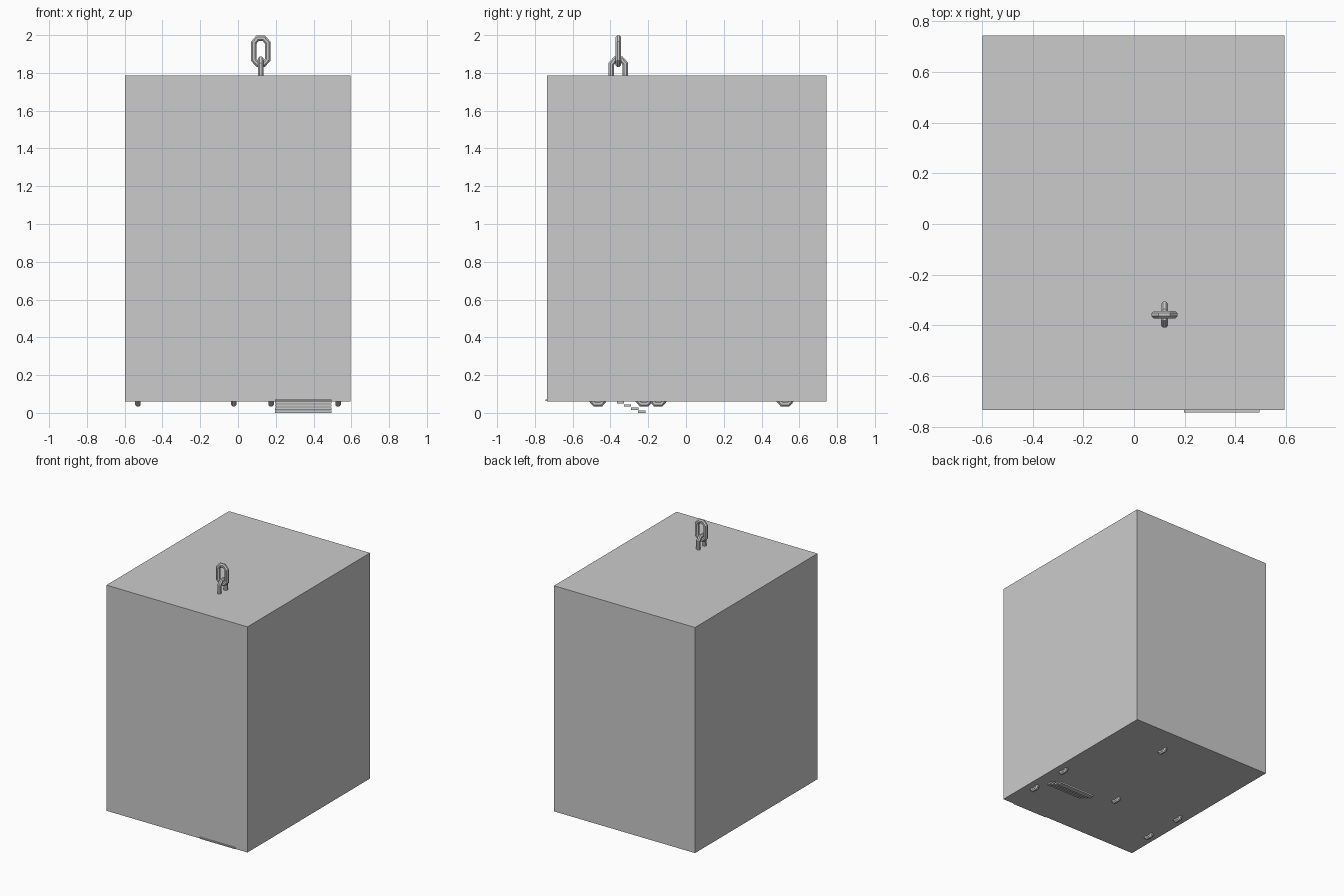
import bpy, bmesh
from math import cos, sin, pi
from mathutils import Vector

if "Cube" in bpy.data.objects:
    bpy.data.objects.remove(bpy.data.objects["Cube"])


def box(name, lo, hi):
    lo, hi = Vector(lo), Vector(hi)
    bm = bmesh.new()
    bmesh.ops.create_cube(bm, size=1)
    for v in bm.verts:
        v.co = (lo + hi) / 2 + Vector(a * b for a, b in zip(v.co, hi - lo))
    return finish(name, bm)


def finish(name, bm):
    bmesh.ops.recalc_face_normals(bm, faces=bm.faces)
    mesh = bpy.data.meshes.new(name)
    bm.to_mesh(mesh)
    bm.free()
    obj = bpy.data.objects.new(name, mesh)
    bpy.context.collection.objects.link(obj)
    return obj


# Chain link: octagonal loop swept with an eight-sided section
def chain_link(name, centre, along_x, sides=8, r=0.0155):
    loop = [(0.037, 0.045), (0.016, 0.069), (-0.016, 0.069), (-0.037, 0.045)]
    loop += [(-u, -w) for u, w in loop]
    pts = [Vector((u, 0, w)) for u, w in loop]
    n = len(pts)
    bm = bmesh.new()
    rings = []
    for i, p in enumerate(pts):
        a = (p - pts[i - 1]).normalized()
        b = (pts[(i + 1) % n] - p).normalized()
        t = (a + b).normalized()
        out = Vector((t.z, 0, -t.x)) / max(a.dot(t), 0.5)
        ring = []
        for k in range(sides):
            q = 2 * pi * (k + 0.5) / sides
            co = p + out * r * cos(q) + Vector((0, r * sin(q), 0))
            if not along_x:
                co = Vector((-co.y, co.x, co.z))
            ring.append(bm.verts.new(co + Vector(centre)))
        rings.append(ring)
    for i in range(n):
        for k in range(sides):
            j, m = (i + 1) % n, (k + 1) % sides
            bm.faces.new((rings[i][k], rings[j][k], rings[j][m], rings[i][m]))
    return finish(name, bm)


# Main block
box("main_block", (-0.598, -0.735, 0.06), (0.595, 0.745, 1.785))

# Two interlocked links on the top
chain_link("top_link_upper", (0.12, -0.358, 1.915), True)
chain_link("top_link_lower", (0.12, -0.358, 1.803), False)

# Link ends poking through the underside
for x, y in [(-0.53, -0.467), (-0.53, -0.147), (0.53, -0.467),
             (0.53, -0.147), (-0.022, -0.222), (0.175, 0.525)]:
    chain_link("bottom_link", (x, y, 0.117), False)

# Descending steps under the floor and the front sill
for i in range(4):
    y, z = -0.253 - 0.0375 * i, 0.0165 * i
    box("step", (0.197, y, z), (0.495, y + 0.038, z + 0.0125))
box("front_sill", (0.197, -0.745, 0.063), (0.495, -0.70, 0.072))
